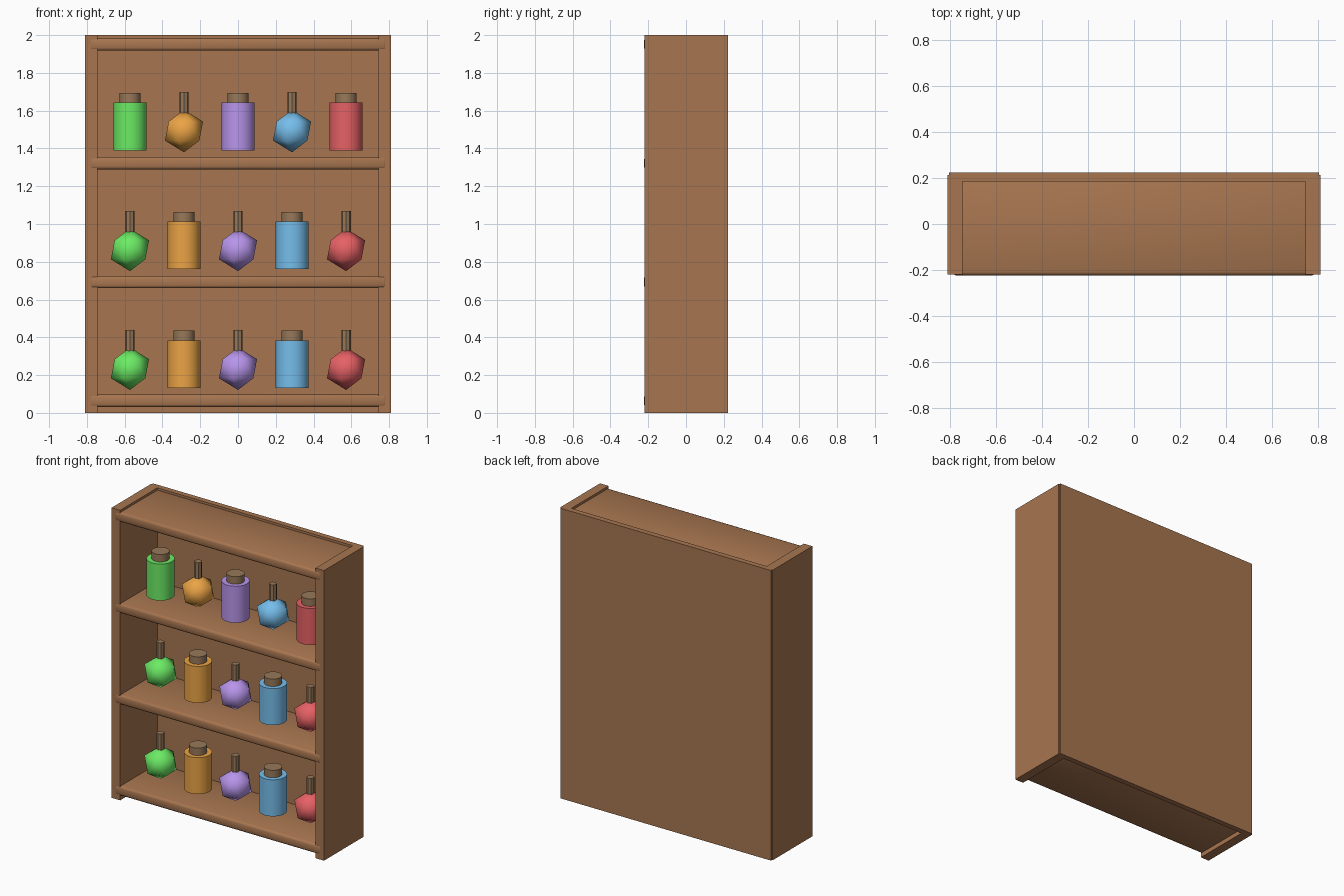
import bpy, math

if "Cube" in bpy.data.objects:
    bpy.data.objects.remove(bpy.data.objects["Cube"])


def material(name, rgb):
    m = bpy.data.materials.new(name)
    m.diffuse_color = (*rgb, 1)
    m.use_nodes = True
    m.node_tree.nodes["Principled BSDF"].inputs["Base Color"].default_value = m.diffuse_color
    return m


wood = material("wood", (0.39, 0.18, 0.08))
cork = material("cork", (0.31, 0.19, 0.10))
potions = [material("green_glass", (0.15, 0.83, 0.13)),
           material("amber_glass", (0.83, 0.37, 0.06)),
           material("purple_glass", (0.48, 0.30, 0.83)),
           material("blue_glass", (0.18, 0.51, 0.83)),
           material("red_glass", (0.79, 0.12, 0.13))]


def finish(name, mat):
    ob = bpy.context.object
    ob.name = name
    ob.data.materials.append(mat)
    return ob


def box(name, x, y, z):
    """Wooden board spanning the given (min, max) ranges."""
    bpy.ops.mesh.primitive_cube_add(size=1, location=[sum(r) / 2 for r in (x, y, z)])
    ob = finish(name, wood)
    ob.scale = [r[1] - r[0] for r in (x, y, z)]
    bpy.ops.object.transform_apply(location=False, rotation=False, scale=True)
    return ob


def cylinder(name, mat, radius, x, z0, z1, sides, smooth=True):
    bpy.ops.mesh.primitive_cylinder_add(vertices=sides, radius=radius, depth=z1 - z0,
                                        location=(x, BOTTLE_Y, (z0 + z1) / 2))
    finish(name, mat)
    if smooth:
        bpy.ops.object.shade_smooth_by_angle(angle=math.radians(40))


BOTTLE_Y = -0.027
ROW = 0.629

# Cabinet sides and back
for side, s in (("left", -1), ("right", 1)):
    box(f"{side}_side", sorted((s * 0.745, s * 0.81)), (-0.22, 0.213), (0, 2))
box("back_panel", (-0.803, 0.803), (0.185, 0.223), (0, 2))

# Four shelves with softened edges, slightly proud of the sides
for i in range(4):
    zc = 0.064 + i * ROW
    shelf = box(f"shelf_{i + 1}", (-0.787, 0.787), (-0.223, 0.205), (zc - 0.033, zc + 0.033))
    bevel = shelf.modifiers.new("soft_edges", 'BEVEL')
    bevel.width = 0.015
    bevel.segments = 2
    bpy.ops.object.shade_smooth()


def jar(tag, mat, x, z):
    cylinder(f"jar_{tag}", mat, 0.0875, x, z, z + 0.252, 32)
    cylinder(f"jar_cork_{tag}", cork, 0.056, x, z + 0.20, z + 0.303, 32)


def flask(tag, mat, x, z):
    bpy.ops.mesh.primitive_ico_sphere_add(subdivisions=1, radius=0.1125,
                                          location=(x, BOTTLE_Y, z + 0.102))
    finish(f"flask_{tag}", mat)
    bpy.ops.object.shade_smooth()
    cylinder(f"flask_neck_{tag}", cork, 0.025, x, z + 0.13, z + 0.308, 8, smooth=False)


# Three rows of alternating jars and flasks
for row in range(3):
    z = 0.132 + row * ROW
    for col, mat in enumerate(potions):
        x = (col - 2) * 0.286
        jar_here = (col % 2 == 0) == (row == 2)
        (jar if jar_here else flask)(f"{row + 1}_{col + 1}", mat, x, z)
